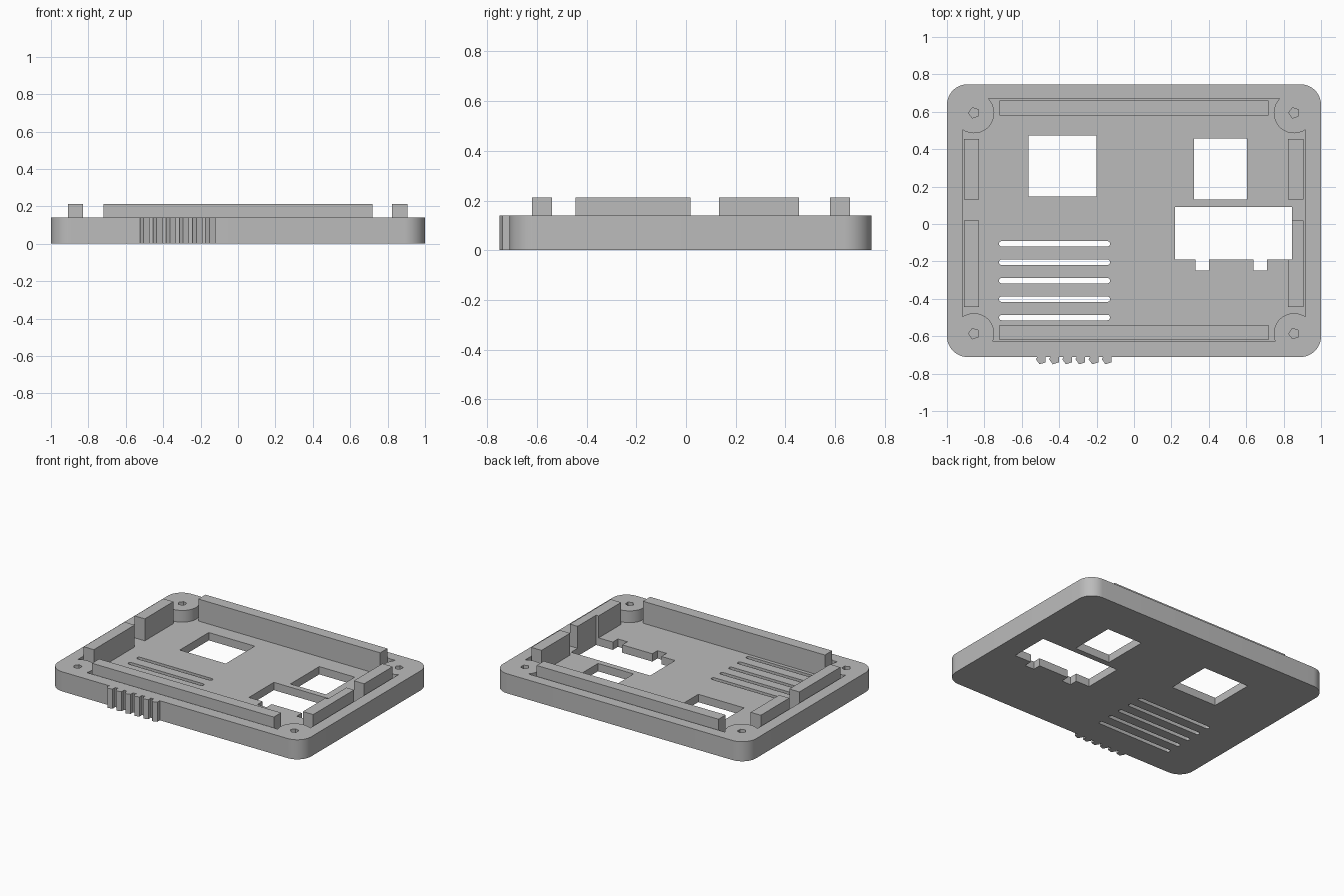
import bpy, bmesh
from math import cos, sin, pi, sqrt, atan2, radians

if "Cube" in bpy.data.objects:
    bpy.data.objects.remove(bpy.data.objects["Cube"], do_unlink=True)

TOP, FLOOR, RIDGE_TOP = 0.14, 0.056, 0.213

grey = bpy.data.materials.new("plain_grey")
grey.use_nodes = True
colour = (0.5, 0.5, 0.5, 1)
grey.diffuse_color = colour
grey.node_tree.nodes["Principled BSDF"].inputs["Base Color"].default_value = colour


def prism(name, outline, z0, z1):
    """Extrude a flat outline between two heights."""
    bm = bmesh.new()
    face = bm.faces.new([bm.verts.new((x, y, z0)) for x, y in outline])
    grown = bmesh.ops.extrude_face_region(bm, geom=[face])["geom"]
    verts = [v for v in grown if isinstance(v, bmesh.types.BMVert)]
    bmesh.ops.translate(bm, verts=verts, vec=(0, 0, z1 - z0))
    bmesh.ops.recalc_face_normals(bm, faces=bm.faces)
    mesh = bpy.data.meshes.new(name)
    bm.to_mesh(mesh)
    bm.free()
    mesh.materials.append(grey)
    obj = bpy.data.objects.new(name, mesh)
    bpy.context.collection.objects.link(obj)
    return obj


def arc(cx, cy, r, a0, a1, n):
    return [(cx + r * cos(a0 + (a1 - a0) * i / n), cy + r * sin(a0 + (a1 - a0) * i / n))
            for i in range(n + 1)]


def rect(x0, x1, y0, y1):
    return [(x0, y0), (x1, y0), (x1, y1), (x0, y1)]


def rounded(x0, x1, y0, y1, r, n):
    corners = [(x1 - r, y1 - r), (x0 + r, y1 - r), (x0 + r, y0 + r), (x1 - r, y0 + r)]
    return [p for i, (cx, cy) in enumerate(corners)
            for p in arc(cx, cy, r, i * pi / 2, (i + 1) * pi / 2, n)]


def pentagon(cx, cy, r):
    return arc(cx, cy, r, pi, pi * 2.6, 4)


def slot(x0, x1, y, r):
    return arc(x1 - r, y, r, -pi / 2, pi / 2, 8) + arc(x0 + r, y, r, pi / 2, pi * 1.5, 8)


def cut(target, cutters):
    """Subtract each cutter from the target, then discard it."""
    bpy.context.view_layer.objects.active = target
    for cutter in cutters:
        mod = target.modifiers.new("cut", "BOOLEAN")
        mod.operation, mod.solver, mod.object = "DIFFERENCE", "EXACT", cutter
        bpy.ops.object.modifier_apply(modifier=mod.name)
        bpy.data.objects.remove(cutter, do_unlink=True)


# Cavity outline: a rectangle with a round screw boss biting into each corner
WALL_X, BACK, FRONT = 0.917, 0.67, -0.629
BOSS_X, BOSS_BACK, BOSS_FRONT, BOSS_R = 0.856, 0.594, -0.586, 0.109
bosses = [(1, 1), (-1, 1), (-1, -1), (1, -1)]


def boss_centre(sx, sy):
    return sx * BOSS_X, BOSS_BACK if sy > 0 else BOSS_FRONT


def cavity_outline():
    pts = []
    for sx, sy in bosses:
        cx, cy = boss_centre(sx, sy)
        wall_y = BACK if sy > 0 else FRONT
        dx, dy = WALL_X - BOSS_X, abs(wall_y - cy)
        # angles measured in the first quadrant, then mirrored by sx and sy
        a0 = atan2(-sqrt(BOSS_R ** 2 - dx ** 2), dx)
        a1 = atan2(dy, -sqrt(BOSS_R ** 2 - dy ** 2)) - 2 * pi
        curve = [(cx + sx * px, cy + sy * py) for px, py in arc(0, 0, BOSS_R, a0, a1, 16)]
        pts += curve if sx * sy > 0 else curve[::-1]
    return pts


def port_cutter():
    return prism("port_cutter", rect(0.22, 0.844, -0.191, 0.091), -0.1, 0.4)


# Tray with rounded corners, hollowed from above
tray = prism("tray", rounded(-1, 1, -0.711, 0.747, 0.11, 12), 0, TOP)
cutters = [prism("cavity_cutter", cavity_outline(), FLOOR, 0.4), port_cutter()]

# Blind screw holes in the bosses
for sx, sy in bosses:
    cutters.append(prism("screw_cutter", pentagon(*boss_centre(sx, sy), 0.029), 0.03, 0.4))

# Floor windows and the two small notches beside the large one
for box in [(-0.563, -0.2, 0.147, 0.474), (0.322, 0.603, 0.132, 0.457),
            (0.328, 0.4, -0.249, -0.15), (0.638, 0.712, -0.249, -0.15)]:
    cutters.append(prism("window_cutter", rect(*box), -0.1, 0.1))

# Ventilation slots
for i in range(5):
    cutters.append(prism("slot_cutter", slot(-0.722, -0.128, -0.106 - i * 0.0985, 0.0147), -0.1, 0.1))
cut(tray, cutters)
parts = [tray]

# Locating ridges standing on the floor
parts.append(prism("front_ridge", rect(-0.72, 0.718, -0.621, -0.54), FLOOR, RIDGE_TOP))
parts.append(prism("back_ridge", rect(-0.72, 0.718, 0.58, 0.661), FLOOR, RIDGE_TOP))
for side, x0, x1 in [("right", -0.909, -0.829), ("left", 0.824, 0.905)]:
    parts.append(prism(side + "_back_ridge", rect(x0, x1, 0.132, 0.454), FLOOR, RIDGE_TOP))
    ridge = prism(side + "_front_ridge", rect(x0, x1, -0.444, 0.018), FLOOR, RIDGE_TOP)
    if side == "left":
        cut(ridge, [port_cutter()])
    parts.append(ridge)

# Row of grip ribs on the front wall
for i in range(6):
    parts.append(prism(f"grip_rib_{i + 1}", pentagon(-0.496 + i * 0.0705, -0.7225, 0.029), 0, TOP))

bpy.ops.object.select_all(action="DESELECT")
for obj in parts:
    obj.select_set(True)
bpy.context.view_layer.objects.active = tray
bpy.ops.object.shade_smooth_by_angle(angle=radians(30))
